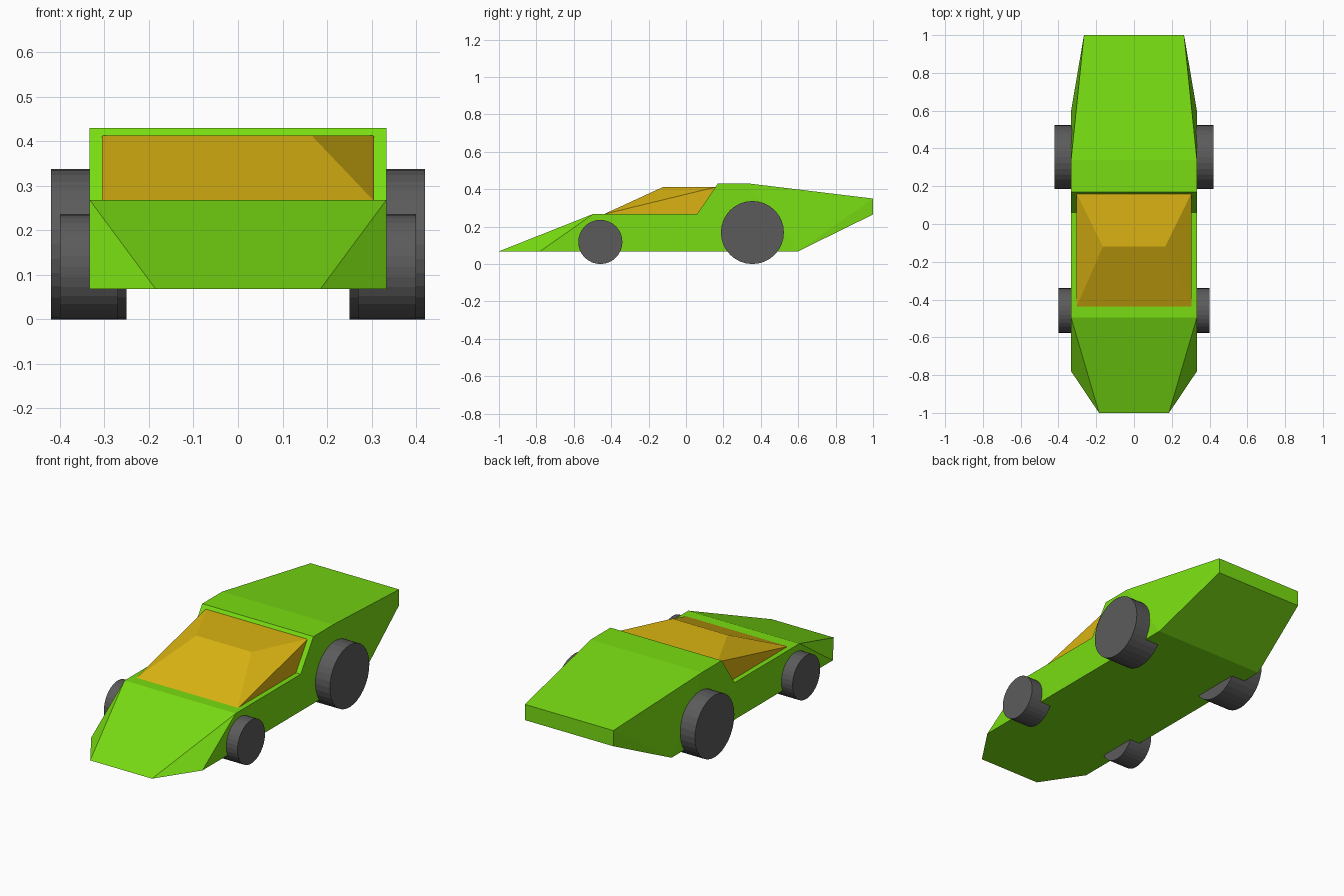
import bpy, bmesh, math
from mathutils import Matrix

if "Cube" in bpy.data.objects:
    bpy.data.objects.remove(bpy.data.objects["Cube"])


def material(name, rgb):
    m = bpy.data.materials.new(name)
    m.diffuse_color = (*rgb, 1)
    m.use_nodes = True
    m.node_tree.nodes["Principled BSDF"].inputs["Base Color"].default_value = m.diffuse_color
    return m


green = material("lime_paint", (0.19, 0.72, 0.006))
amber = material("amber_glass", (0.70, 0.45, 0.006))
grey = material("tyre_grey", (0.105, 0.105, 0.105))


def finish(bm, name, mat):
    bmesh.ops.recalc_face_normals(bm, faces=bm.faces)
    mesh = bpy.data.meshes.new(name)
    bm.to_mesh(mesh)
    bm.free()
    mesh.materials.append(mat)
    ob = bpy.data.objects.new(name, mesh)
    bpy.context.collection.objects.link(ob)
    return ob


# Body: right-hand outline, mirrored, joined across by strips
W = 0.333
outline = [(0.185, -1, 0.068), (W, -0.495, 0.268), (W, 0.06, 0.268),
           (W, 0.17, 0.43), (W, 0.34, 0.43), (0.265, 1, 0.35),
           (0.265, 1, 0.265), (W, 0.6, 0.068), (W, -0.78, 0.068)]
# nose corner, flat flank, two tail corners
flank = [(0, 8, 1), (8, 7, 4, 3, 2, 1), (4, 7, 5), (5, 7, 6)]
bm = bmesh.new()
right = [bm.verts.new(p) for p in outline]
left = [bm.verts.new((-x, y, z)) for x, y, z in outline]
for i in range(len(outline)):
    j = (i + 1) % len(outline)
    bm.faces.new((right[i], right[j], left[j], left[i]))
for f in flank:
    bm.faces.new([right[i] for i in f])
    bm.faces.new([left[i] for i in reversed(f)])
finish(bm, "body", green)

# Canopy: faceted wedge between the bonnet and the rear deck
bm = bmesh.new()
for x, y, z in [(0.305, -0.44, 0.266), (0.305, 0.065, 0.266),
                (0.305, 0.165, 0.413), (0.165, -0.12, 0.413)]:
    for s in (1, -1):
        bm.verts.new((s * x, y, z))
bmesh.ops.convex_hull(bm, input=bm.verts)
finish(bm, "canopy", amber)


# Wheels
def wheel(name, side, y, r, x_in, x_out):
    bm = bmesh.new()
    bmesh.ops.create_cone(bm, cap_ends=True, segments=32, radius1=r, radius2=r,
                          depth=x_out - x_in,
                          matrix=Matrix.Rotation(math.pi / 2, 4, 'Y'))
    ob = finish(bm, name, grey)
    ob.location = (side * (x_in + x_out) / 2, y, r)


for side, label in ((1, "right"), (-1, "left")):
    wheel("front_wheel_" + label, side, -0.458, 0.118, 0.27, 0.40)
    wheel("rear_wheel_" + label, side, 0.355, 0.1685, 0.25, 0.42)
